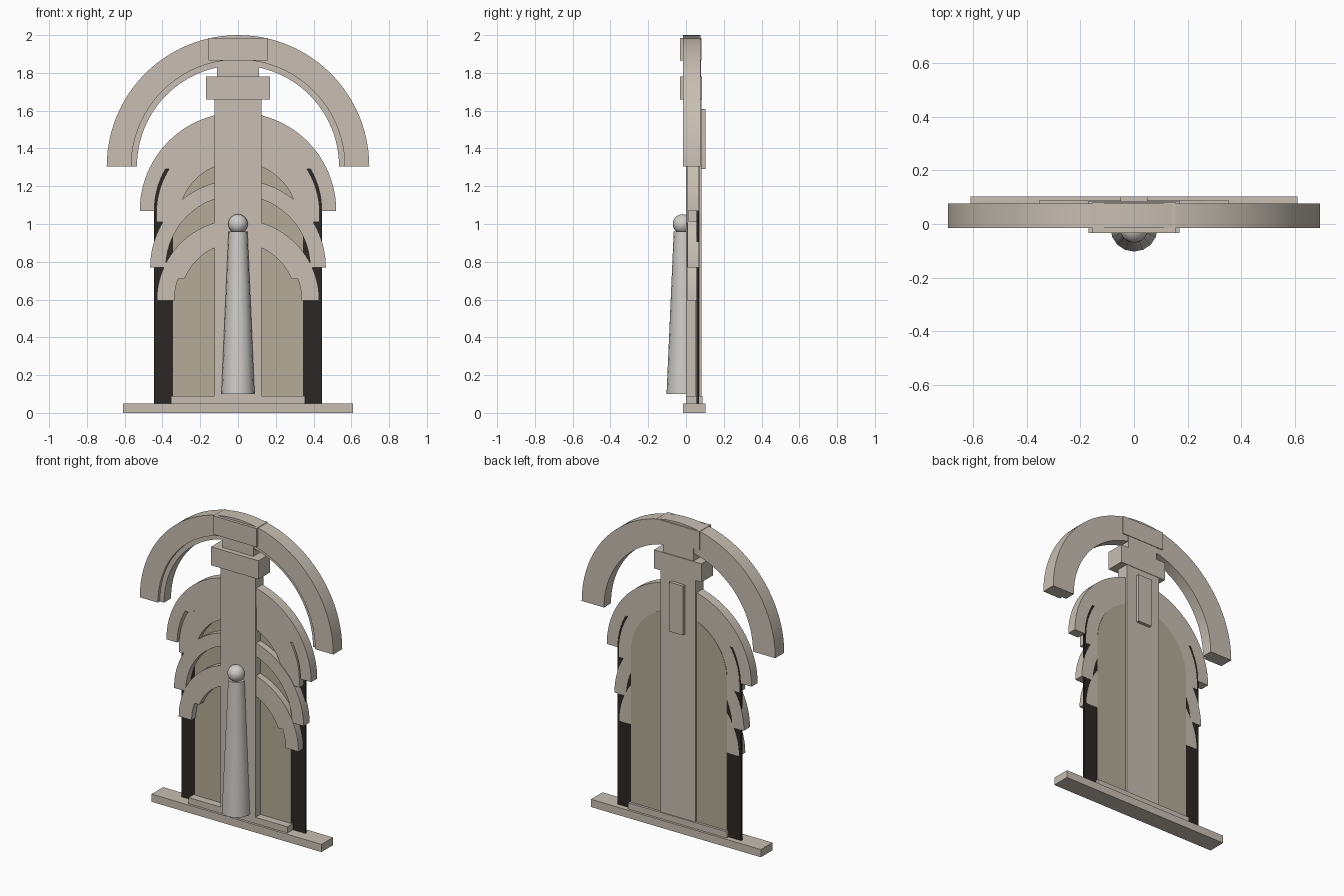
import bpy, bmesh, math

if "Cube" in bpy.data.objects:
    bpy.data.objects.remove(bpy.data.objects["Cube"])


def material(name, rgb):
    m = bpy.data.materials.new(name)
    m.diffuse_color = (*rgb, 1)
    m.use_nodes = True
    m.node_tree.nodes["Principled BSDF"].inputs["Base Color"].default_value = m.diffuse_color
    return m


STONE = material("stone", (0.58, 0.52, 0.45))
TAN = material("tan_panel", (0.46, 0.41, 0.31))
DARK = material("dark_panel", (0.025, 0.02, 0.017))
PALE = material("pale_metal", (0.63, 0.61, 0.58))


def finish(name, bm, mat, smooth=True):
    bmesh.ops.recalc_face_normals(bm, faces=bm.faces[:])
    me = bpy.data.meshes.new(name)
    bm.to_mesh(me)
    bm.free()
    me.materials.append(mat)
    ob = bpy.data.objects.new(name, me)
    bpy.context.collection.objects.link(ob)
    if smooth:
        bpy.ops.object.select_all(action='DESELECT')
        ob.select_set(True)
        bpy.context.view_layer.objects.active = ob
        bpy.ops.object.shade_smooth_by_angle(angle=math.radians(30))
    return ob


def extrude(name, pts, y0, y1, mat, smooth=True):
    """Extrude an (x, z) outline along y."""
    bm = bmesh.new()
    f = bm.faces.new([bm.verts.new((x, y0, z)) for x, z in pts])
    r = bmesh.ops.extrude_face_region(bm, geom=[f])
    vs = [g for g in r['geom'] if isinstance(g, bmesh.types.BMVert)]
    bmesh.ops.translate(bm, vec=(0, y1 - y0, 0), verts=vs)
    return finish(name, bm, mat, smooth)


def box(name, hx, y0, y1, z0, z1, mat=STONE):
    return extrude(name, [(-hx, z0), (hx, z0), (hx, z1), (-hx, z1)], y0, y1, mat, False)


def arc(r, cz, a0, a1, n):
    return [(r * math.cos(a0 + (a1 - a0) * i / n), cz + r * math.sin(a0 + (a1 - a0) * i / n))
            for i in range(n + 1)]


def mirrored(half):
    return half + [(-x, z) for x, z in reversed(half) if x > 1e-6]


def arch(name, cz, outer, inner, y0, y1, low=None, step=0, outer_cz=None):
    """Half-ring hood; optional wider opening (low) below a step height."""
    q = math.pi / 2
    out = arc(outer, outer_cz or cz, 0, q, 24)
    if outer_cz:
        out.insert(0, (outer, cz))
    if low:
        ins = arc(low, cz, 0, math.asin(step / low), 8) + arc(inner, cz, math.asin(step / inner), q, 20)
    else:
        ins = arc(inner, cz, 0, q, 24)
    return extrude(name, mirrored(out) + mirrored(ins)[::-1], y0, y1, STONE)


def round_panel(name, r, z0, cz, y0, y1, mat):
    pts = [(-r, z0), (r, z0)] + arc(r, cz, 0, math.pi, 48)
    return extrude(name, pts, y0, y1, mat)


# base and plinth
box("base", 0.61, -0.015, 0.103, 0, 0.05)
box("plinth", 0.355, 0.0, 0.088, 0.05, 0.09)

# backing panels
round_panel("dark_back_panel", 0.445, 0.05, 1.07, 0.055, 0.069, DARK)
round_panel("tan_inner_panel", 0.345, 0.05, 1.07, 0.05, 0.072, TAN)

# central pillar, capital, neck, keystone and rear plate
box("pillar", 0.125, 0.0, 0.082, 0.05, 1.66)
box("capital", 0.17, -0.033, 0.085, 1.66, 1.78)
box("neck", 0.11, 0.0, 0.08, 1.78, 1.88)
box("keystone", 0.155, -0.033, 0.083, 1.865, 1.985)
box("rear_plate", 0.05, 0.08, 0.103, 1.29, 1.61)

# crowning arch with recessed inner lip
arch("crown_arch", 1.305, 0.695, 0.565, -0.015, 0.077)
arch("crown_arch_lip", 1.305, 0.567, 0.535, 0.005, 0.077)

# stacked hood arches
arch("hood_arch_top", 1.07, 0.52, 0.40, 0.008, 0.07, low=0.443, step=0.22)
arch("hood_arch_second", 1.01, 0.432, 0.318, 0.012, 0.07, outer_cz=1.06)
arch("hood_arch_third", 0.77, 0.465, 0.382, 0.008, 0.07)
arch("hood_arch_bottom", 0.595, 0.43, 0.305, 0.006, 0.07, low=0.337, step=0.115)

# tapered post with ball finial
bm = bmesh.new()
bmesh.ops.create_cone(bm, cap_ends=True, segments=16, radius1=0.088, radius2=0.05, depth=0.86)
bmesh.ops.translate(bm, vec=(0, -0.015, 0.53), verts=bm.verts[:])
finish("tapered_post", bm, PALE)
bm = bmesh.new()
bmesh.ops.create_uvsphere(bm, u_segments=20, v_segments=14, radius=0.052)
bmesh.ops.translate(bm, vec=(0, -0.018, 1.0), verts=bm.verts[:])
finish("ball_finial", bm, PALE)
